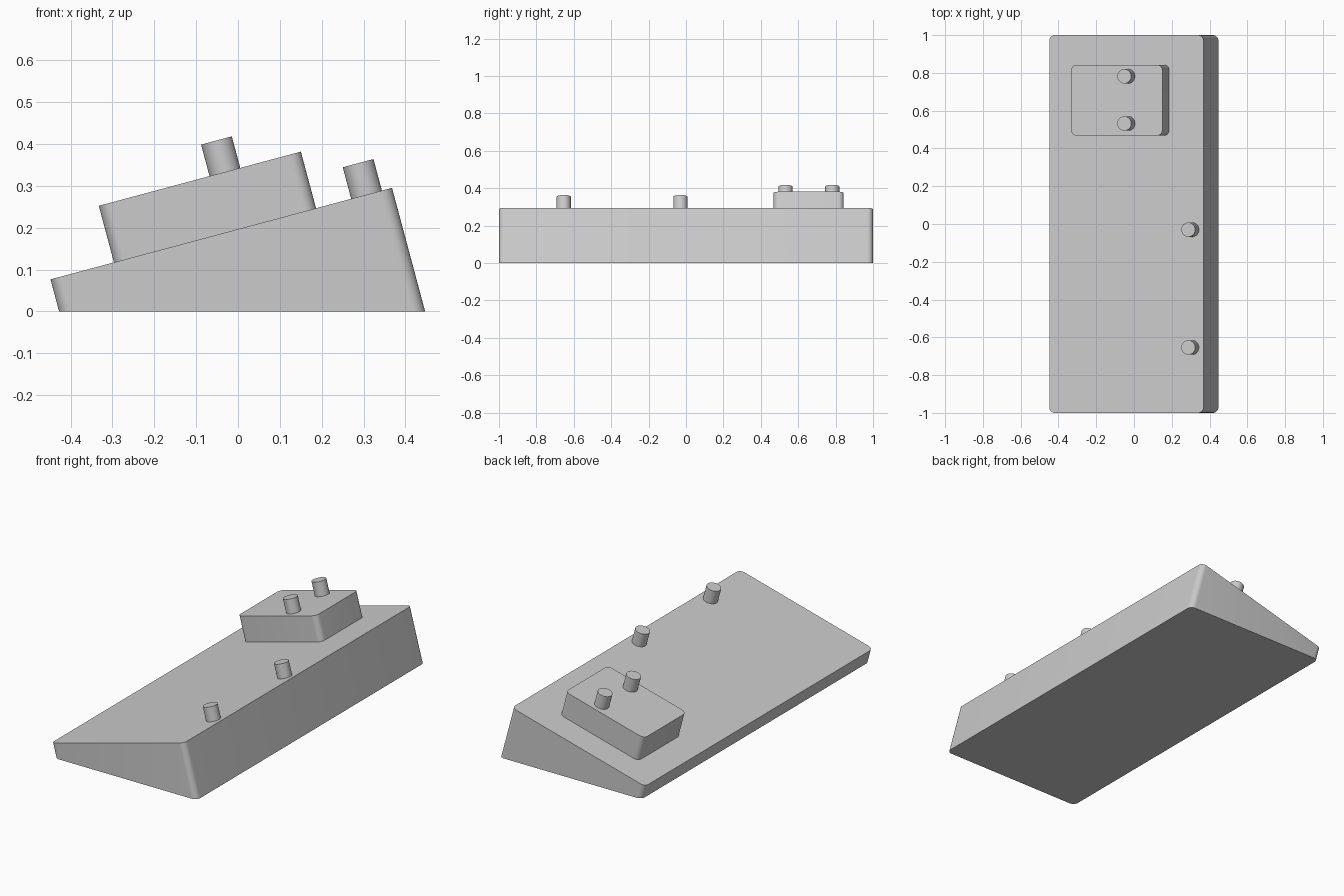
import bpy, bmesh, math
from mathutils import Matrix, Vector

cube = bpy.data.objects.get("Cube")
if cube:
    bpy.data.objects.remove(cube, do_unlink=True)

TILT = Matrix.Rotation(math.radians(-15), 4, 'Y')   # slope rising towards +x

grey = bpy.data.materials.new("plain grey")
grey.use_nodes = True
colour = (0.6, 0.6, 0.6, 1)
grey.diffuse_color = colour
grey.node_tree.nodes["Principled BSDF"].inputs["Base Color"].default_value = colour


def rounded_outline(u0, u1, y0, y1, r, steps=8):
    """Counter-clockwise rectangle with rounded corners."""
    corners = ((u1 - r, y1 - r), (u0 + r, y1 - r), (u0 + r, y0 + r), (u1 - r, y0 + r))
    points = []
    for quarter, (cu, cy) in enumerate(corners):
        for i in range(steps + 1):
            a = (quarter + i / steps) * math.pi / 2
            points.append((cu + r * math.cos(a), cy + r * math.sin(a)))
    return points


def circle_outline(u, y, r, sides=40):
    angles = [2 * math.pi * i / sides for i in range(sides)]
    return [(u + r * math.cos(a), y + r * math.sin(a)) for a in angles]


def tilted_prism(name, outline, bottom, top, cut_at_floor=False):
    """Extrude an outline square to the slope, optionally sliced flat at z = 0."""
    bm = bmesh.new()
    face = bm.faces.new([bm.verts.new((u, y, bottom)) for u, y in outline])
    grown = bmesh.ops.extrude_face_region(bm, geom=[face], use_keep_orig=True)
    for v in grown["geom"]:
        if isinstance(v, bmesh.types.BMVert):
            v.co.z = top
    bm.transform(TILT)
    if cut_at_floor:
        bmesh.ops.bisect_plane(bm, geom=bm.verts[:] + bm.edges[:] + bm.faces[:],
                               plane_co=Vector(), plane_no=Vector((0, 0, 1)),
                               clear_inner=True)
        bmesh.ops.holes_fill(bm, edges=[e for e in bm.edges if e.is_boundary], sides=0)
    bmesh.ops.recalc_face_normals(bm, faces=bm.faces[:])
    mesh = bpy.data.meshes.new(name)
    bm.to_mesh(mesh)
    bm.free()
    mesh.materials.append(grey)
    obj = bpy.data.objects.new(name, mesh)
    bpy.context.collection.objects.link(obj)
    bpy.ops.object.select_all(action='DESELECT')
    obj.select_set(True)
    bpy.context.view_layer.objects.active = obj
    bpy.ops.object.shade_smooth_by_angle(angle=math.radians(30))


DECK, BLOCK_TOP = 0.19, 0.33

# Wedge-shaped base and the raised block on its slope
tilted_prism("wedge_base", rounded_outline(-0.413, 0.432, -1, 1, 0.03), -0.4, DECK, True)
tilted_prism("raised_block", rounded_outline(-0.256, 0.244, 0.468, 0.843, 0.03),
             DECK, BLOCK_TOP)

# Round pegs: two on the base, two on the block
for name, u, y, floor in (("base_peg_front", 0.369, -0.654, DECK),
                          ("base_peg_middle", 0.369, -0.03, DECK),
                          ("block_peg_front", 0.056, 0.532, BLOCK_TOP),
                          ("block_peg_back", 0.056, 0.782, BLOCK_TOP)):
    tilted_prism(name, circle_outline(u, y, 0.038), floor, floor + 0.078)
